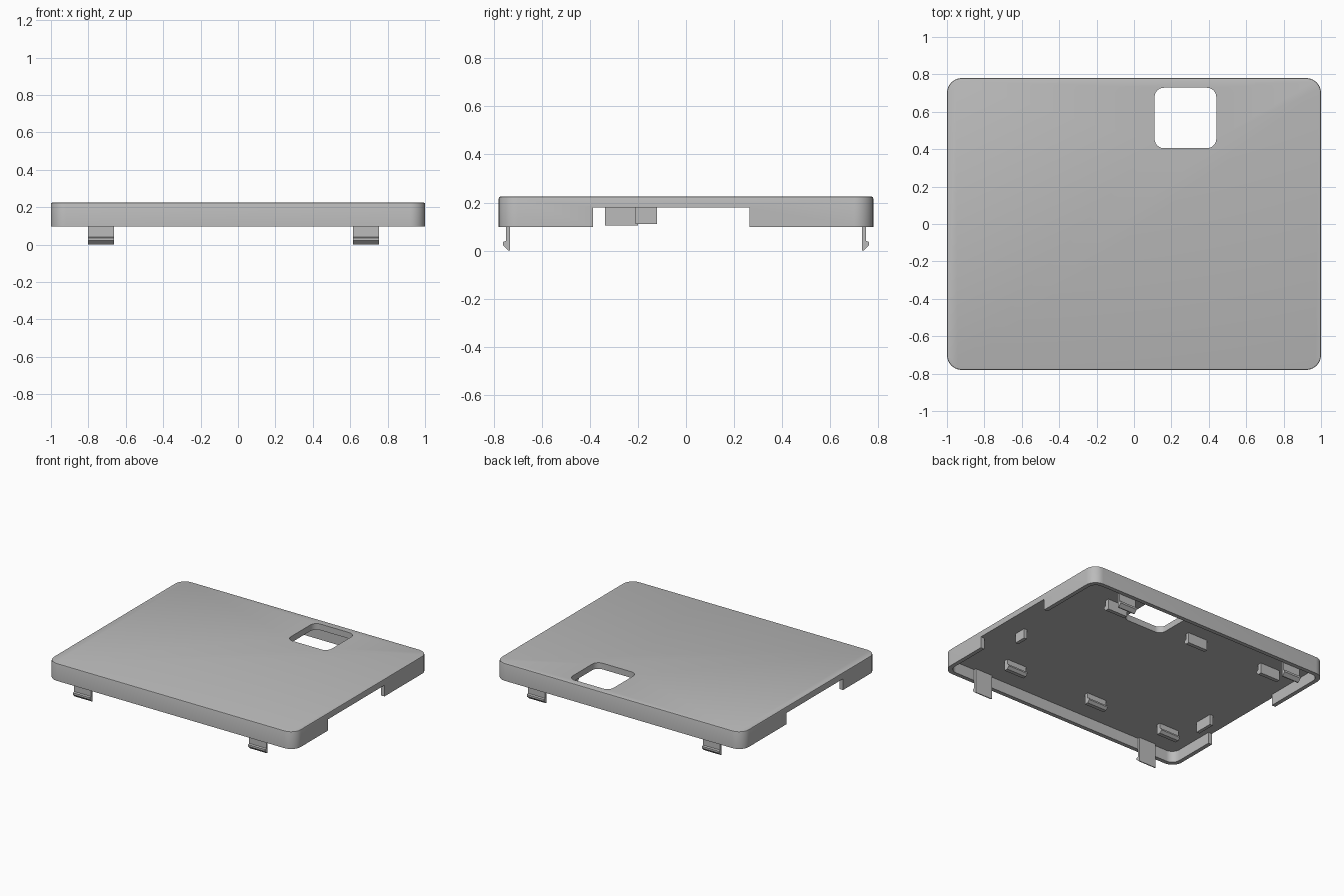
import bpy, bmesh
from math import cos, sin, pi

cube = bpy.data.objects.get("Cube")
if cube:
    bpy.data.objects.remove(cube, do_unlink=True)

grey = bpy.data.materials.new("light_grey_plastic")
grey.use_nodes = True
COLOUR = (0.5, 0.5, 0.5, 1)
grey.diffuse_color = COLOUR
grey.node_tree.nodes["Principled BSDF"].inputs["Base Color"].default_value = COLOUR


def finish(name, bm):
    bmesh.ops.recalc_face_normals(bm, faces=bm.faces)
    mesh = bpy.data.meshes.new(name)
    bm.to_mesh(mesh)
    bm.free()
    mesh.materials.append(grey)
    obj = bpy.data.objects.new(name, mesh)
    bpy.context.collection.objects.link(obj)
    return obj


def rounded_rect(hx, hy, r, steps=10):
    """Outline of a rectangle with rounded corners, counter-clockwise."""
    pts = []
    for i, (sx, sy) in enumerate(((1, 1), (-1, 1), (-1, -1), (1, -1))):
        for k in range(steps + 1):
            a = (i + k / steps) * pi / 2
            pts.append((sx * (hx - r) + r * cos(a), sy * (hy - r) + r * sin(a)))
    return pts


def slab(name, hx, hy, r, levels, cx=0, cy=0):
    """Stack of rounded outlines; levels are (z, inset) pairs."""
    bm = bmesh.new()
    loops = [[bm.verts.new((cx + x, cy + y, z))
              for x, y in rounded_rect(hx - inset, hy - inset, r - inset)]
             for z, inset in levels]
    for low, high in zip(loops, loops[1:]):
        for i in range(len(low)):
            j = (i + 1) % len(low)
            bm.faces.new((low[i], low[j], high[j], high[i]))
    bm.faces.new(loops[0])
    bm.faces.new(loops[-1])
    return finish(name, bm)


def extrude_x(name, profile, cx, width, cy=0, flip=1):
    """Extrude a (y, z) profile along x; flip mirrors it in y."""
    bm = bmesh.new()
    face = bm.faces.new([bm.verts.new((cx - width / 2, cy + flip * y, z)) for y, z in profile])
    new = bmesh.ops.extrude_face_region(bm, geom=[face])["geom"]
    moved = [v for v in new if isinstance(v, bmesh.types.BMVert)]
    bmesh.ops.translate(bm, vec=(width, 0, 0), verts=moved)
    return finish(name, bm)


def box(name, x, y, z):
    return extrude_x(name, [(y[0], z[0]), (y[1], z[0]), (y[1], z[1]), (y[0], z[1])],
                     (x[0] + x[1]) / 2, x[1] - x[0])


RIM, CEILING, TOP = 0.098, 0.18, 0.225
WALL = 0.03

# Lid shell: rounded slab, hollowed from below, with a window and side notches
lid = slab("lid", 1, 0.78, 0.08, [(RIM, 0), (TOP - 0.008, 0), (TOP - 0.002, 0.002), (TOP, 0.008)])
cutters = [
    slab("cavity_cutter", 1 - WALL, 0.78 - WALL, 0.06, [(0, 0), (CEILING, 0)]),
    slab("window_cutter", 0.165, 0.1615, 0.05, [(0.15, 0), (0.3, 0)], 0.275, 0.567),
    box("notch_cutter", (-1.2, 1.2), (-0.388, 0.265), (0, CEILING)),
]
bpy.context.view_layer.objects.active = lid
for cutter in cutters:
    mod = lid.modifiers.new(cutter.name, "BOOLEAN")
    mod.operation = "DIFFERENCE"
    mod.solver = "EXACT"
    mod.object = cutter
    bpy.ops.object.modifier_apply(modifier=mod.name)
    bpy.data.objects.remove(cutter, do_unlink=True)
bpy.ops.object.select_all(action="DESELECT")
lid.select_set(True)
bpy.ops.object.shade_smooth_by_angle(angle=0.5)

# Snap clips along the front and back walls, barbs facing outward
snap = [(0.733, CEILING + 0.005), (0.733, 0), (0.74, 0), (0.763, 0.022),
        (0.763, 0.036), (0.75, 0.04), (0.75, CEILING + 0.005)]
for label, flip in (("front", -1), ("back", 1)):
    for side, cx in (("right", -0.733), ("left", 0.685)):
        extrude_x(f"{label}_{side}_snap_clip", snap, cx, 0.138, flip=flip)

# Board clips under the lid, in two facing rows with barbs inward
hook = [(0, CEILING + 0.005), (0, 0.105), (0.028, 0.105), (0.045, 0.122),
        (0.045, 0.132), (0.028, 0.142), (0.028, CEILING + 0.005)]
for label, cy, flip in (("front", -0.53, 1), ("back", 0.54, -1)):
    for place, cx in (("right", -0.725), ("middle", -0.1), ("left", 0.595)):
        extrude_x(f"{label}_{place}_board_clip", hook, cx, 0.16, cy, flip)

# End stops near the side notches
box("left_end_stop", (0.825, 0.85), (-0.21, -0.12), (0.11, CEILING + 0.005))
box("right_end_stop", (-0.85, -0.825), (-0.338, -0.2), (0.105, CEILING + 0.005))
